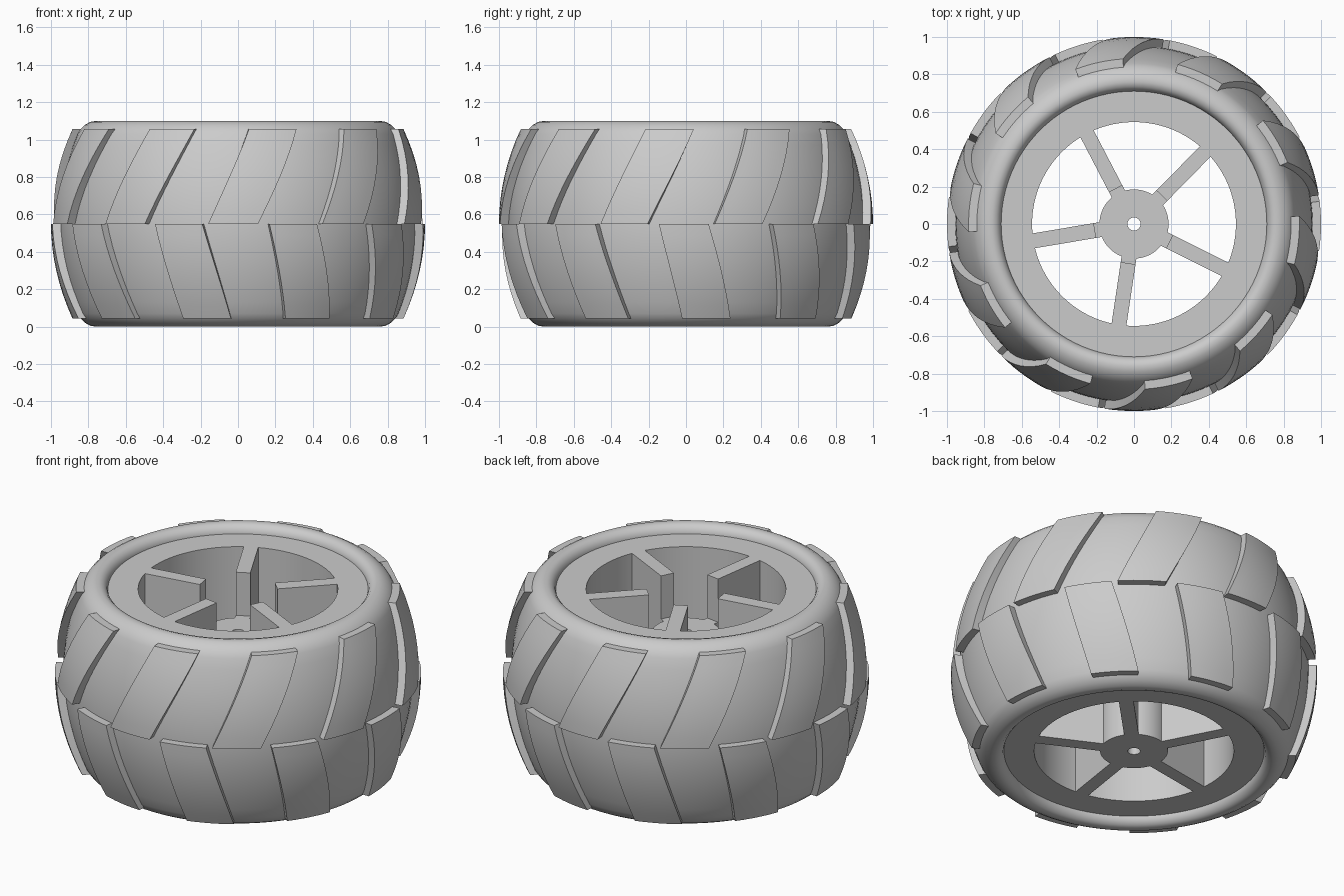
import bpy
import bmesh
from math import cos, sin, radians, tau

old = bpy.data.objects.get("Cube")
if old:
    bpy.data.objects.remove(old, do_unlink=True)

grey = bpy.data.materials.new("plain_grey")
grey.use_nodes = True
colour = (0.6, 0.6, 0.6, 1)
grey.diffuse_color = colour
grey.node_tree.nodes["Principled BSDF"].inputs["Base Color"].default_value = colour

MID, HALF = 0.55, 0.5
LOW, HIGH = MID - HALF, MID + HALF


def finish(name, bm, angle=35):
    bmesh.ops.recalc_face_normals(bm, faces=bm.faces)
    mesh = bpy.data.meshes.new(name)
    bm.to_mesh(mesh)
    bm.free()
    mesh.materials.append(grey)
    obj = bpy.data.objects.new(name, mesh)
    bpy.context.collection.objects.link(obj)
    bpy.ops.object.select_all(action='DESELECT')
    obj.select_set(True)
    bpy.context.view_layer.objects.active = obj
    bpy.ops.object.shade_smooth_by_angle(angle=radians(angle))
    return obj


def lathe(name, profile, steps=96):
    """Spin a closed (radius, z) outline about the z axis."""
    bm = bmesh.new()
    rings = [[bm.verts.new((r * cos(tau * i / steps), r * sin(tau * i / steps), z))
              for r, z in profile] for i in range(steps)]
    n = len(profile)
    for i in range(steps):
        a, b = rings[i], rings[(i + 1) % steps]
        for j in range(n):
            k = (j + 1) % n
            bm.faces.new((a[j], b[j], b[k], a[k]))
    return finish(name, bm)


def crown(z, mid_radius, drop):
    """Radius of the bulging running surface at height z."""
    return mid_radius - drop * ((z - MID) / HALF) ** 2


# Tyre: rounded lip mirrored top and bottom, joined by the bulging crown
lip = [(0.71, 1.05), (0.717, 1.072), (0.735, 1.092), (0.76, 1.1),
       (0.79, 1.095), (0.82, 1.078), (0.843, 1.055)]
side = [(crown(z, 0.955, 0.105), z) for z in (MID + 0.48 * (1 - i / 8) for i in range(17))]
lathe("tyre", lip + side + [(r, 2 * MID - z) for r, z in reversed(lip)])

# Rim barrel and hub with its axle hole
lathe("rim", [(0.545, LOW), (0.71, LOW), (0.71, HIGH), (0.545, HIGH)])
lathe("hub", [(0.035, LOW), (0.185, LOW), (0.185, 0.79), (0.035, 0.79)], 64)


# Spokes: tall blade plus a lower link into the hub
def radial_box(bm, r0, r1, width, z0, z1, angle):
    c, s = cos(angle), sin(angle)
    v = [bm.verts.new((r * c - w * s, r * s + w * c, z))
         for z in (z0, z1) for r, w in ((r0, -width / 2), (r1, -width / 2),
                                       (r1, width / 2), (r0, width / 2))]
    for quad in ((3, 2, 1, 0), (4, 5, 6, 7), (0, 1, 5, 4),
                 (1, 2, 6, 5), (2, 3, 7, 6), (3, 0, 4, 7)):
        bm.faces.new([v[q] for q in quad])


for i in range(5):
    bm = bmesh.new()
    angle = radians(45.5 + 72 * i)
    radial_box(bm, 0.212, 0.547, 0.08, LOW, HIGH, angle)
    radial_box(bm, 0.17, 0.212, 0.08, LOW, 0.79, angle)
    finish(f"spoke_{i + 1}", bm)


# Tread blocks: curved slabs slanting away from the centre line
def tread(name, centre, shift, z_end, rows=8, cols=6):
    bm = bmesh.new()
    layers = []
    for mid_radius, drop in ((0.94, 0.105), (1.0, 0.112)):
        grid = []
        for i in range(rows + 1):
            t = i / rows
            z = MID + (z_end - MID) * t
            r = crown(z, mid_radius, drop)
            mid, width = centre + shift * t, 15.3 + 1.6 * t
            angles = [radians(mid + width * (j / cols - 0.5) - 90) for j in range(cols + 1)]
            grid.append([bm.verts.new((r * cos(a), r * sin(a), z)) for a in angles])
        layers.append(grid)
    inner, outer = layers
    for grid in layers:
        for i in range(rows):
            for j in range(cols):
                bm.faces.new((grid[i][j], grid[i][j + 1], grid[i + 1][j + 1], grid[i + 1][j]))
    for i in (0, rows):
        for j in range(cols):
            bm.faces.new((inner[i][j], inner[i][j + 1], outer[i][j + 1], outer[i][j]))
    for j in (0, cols):
        for i in range(rows):
            bm.faces.new((inner[i][j], inner[i + 1][j], outer[i + 1][j], outer[i][j]))
    finish(name, bm)


for i in range(10):
    tread(f"upper_tread_{i + 1}", 36 * i - 1.5, 13.8, 1.058)
    tread(f"lower_tread_{i + 1}", 36 * i + 17.3, 7.8, 0.045)
